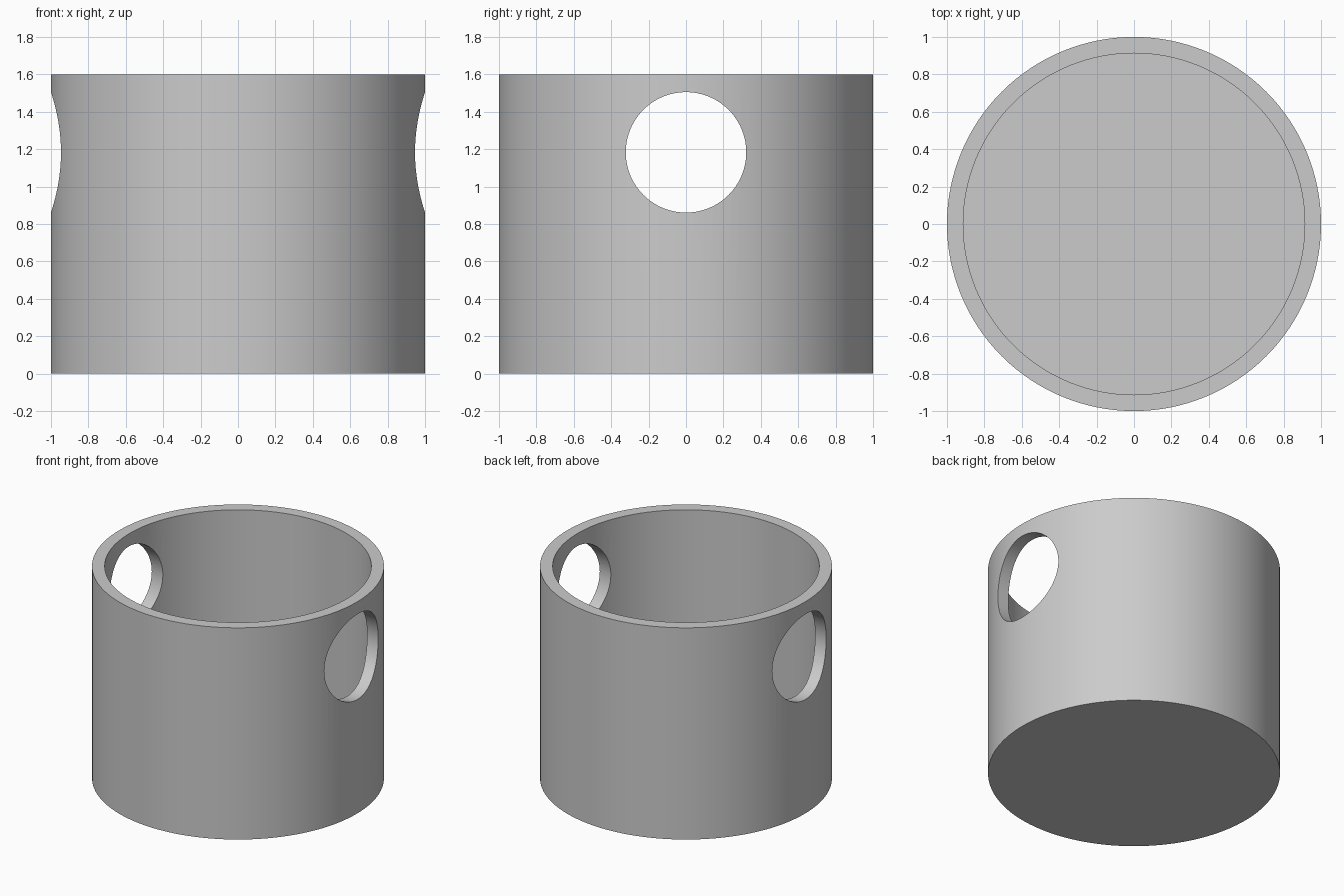
import bpy
import math

if "Cube" in bpy.data.objects:
    bpy.data.objects.remove(bpy.data.objects["Cube"])

OUTER_R, INNER_R, HEIGHT = 1.0, 0.913, 1.6
FLOOR = 0.087
HOLE_R, HOLE_Z = 0.322, 1.183


def cylinder(name, radius, depth, location, rotation=(0, 0, 0), sides=128):
    bpy.ops.mesh.primitive_cylinder_add(vertices=sides, radius=radius, depth=depth,
                                        location=location, rotation=rotation)
    obj = bpy.context.object
    obj.name = name
    return obj


def cut(target, cutter):
    """Subtract the cutter from the target, then remove the cutter."""
    cutter.hide_render = True
    mod = target.modifiers.new("cut", 'BOOLEAN')
    mod.operation = 'DIFFERENCE'
    mod.solver = 'EXACT'
    mod.object = cutter
    bpy.context.view_layer.objects.active = target
    bpy.ops.object.modifier_apply(modifier=mod.name)
    bpy.data.objects.remove(cutter, do_unlink=True)


# Solid body with a closed base
cup = cylinder("cup_body", OUTER_R, HEIGHT, (0, 0, HEIGHT / 2))

# Hollow interior, open at the top
cut(cup, cylinder("cavity_cutter", INNER_R, HEIGHT, (0, 0, FLOOR + HEIGHT / 2)))

# Round hole through both side walls
cut(cup, cylinder("hole_cutter", HOLE_R, 3.0, (0, 0, HOLE_Z), (0, math.pi / 2, 0), 96))

# Plain grey finish
grey = bpy.data.materials.new("light grey")
grey.diffuse_color = (0.6, 0.6, 0.6, 1)
grey.use_nodes = True
grey.node_tree.nodes["Principled BSDF"].inputs["Base Color"].default_value = grey.diffuse_color
cup.data.materials.clear()
cup.data.materials.append(grey)
for poly in cup.data.polygons:
    poly.material_index = 0

# Smooth walls with crisp rims
bpy.ops.object.select_all(action='DESELECT')
cup.select_set(True)
bpy.context.view_layer.objects.active = cup
bpy.ops.object.shade_smooth_by_angle(angle=math.radians(30))
